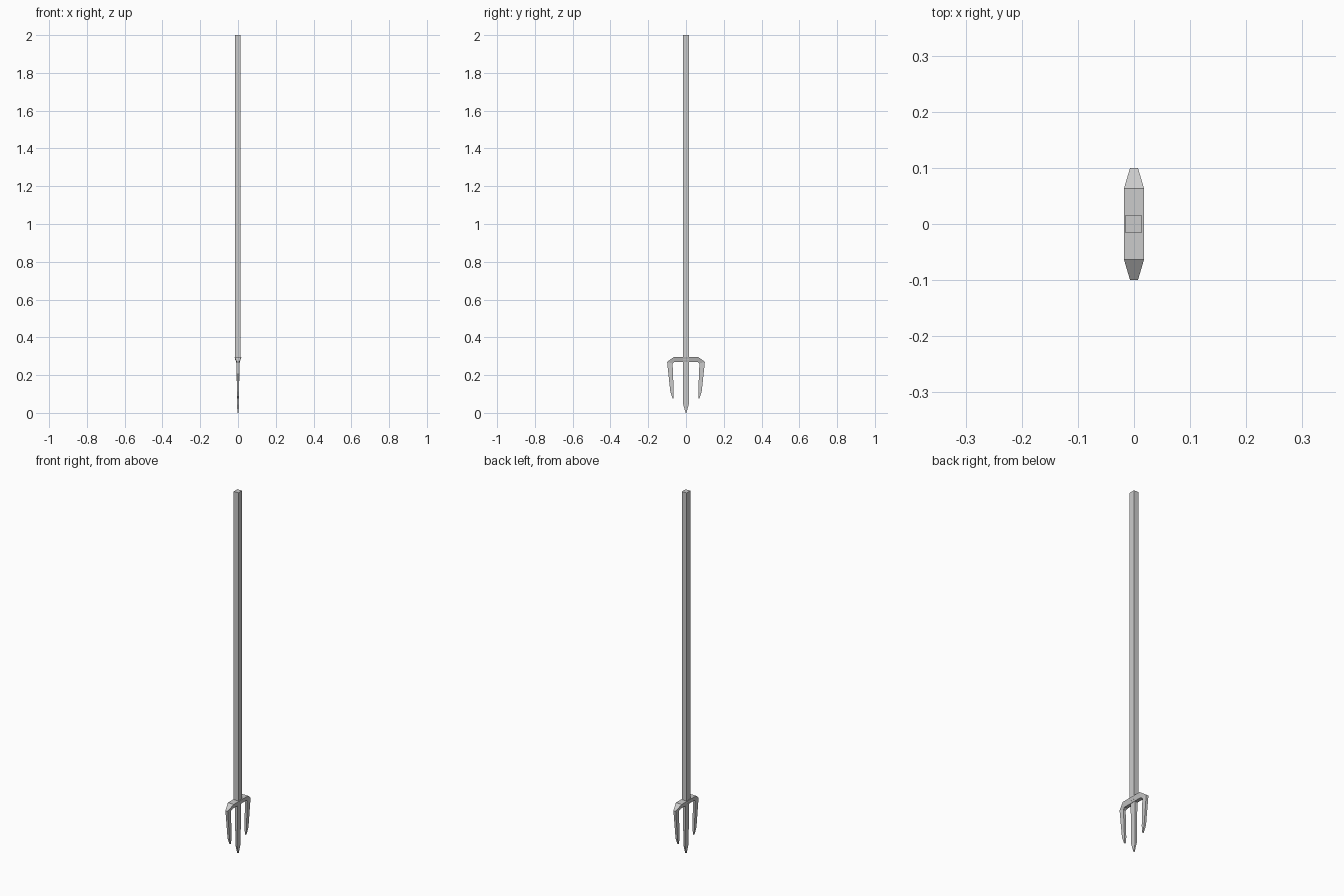
import bpy

if "Cube" in bpy.data.objects:
    bpy.data.objects.remove(bpy.data.objects["Cube"])


def loft(name, rings):
    """Join four-sided rings; each ring is two (y, z, half_width, x_centre) edges."""
    verts, faces = [], []
    for a, b in rings:
        for (y, z, h), s in ((a, -1), (a, 1), (b, 1), (b, -1)):
            verts.append((s * h, y, z))
    for i in range(len(rings) - 1):
        for k in range(4):
            n = (k + 1) % 4
            faces.append((4 * i + k, 4 * i + n, 4 * i + 4 + n, 4 * i + 4 + k))
    e = len(verts)
    faces += [(3, 2, 1, 0), (e - 4, e - 3, e - 2, e - 1)]
    mesh = bpy.data.meshes.new(name)
    mesh.from_pydata(verts, [], faces)
    obj = bpy.data.objects.new(name, mesh)
    bpy.context.collection.objects.link(obj)
    # consistent outward normals
    bpy.context.view_layer.objects.active = obj
    obj.select_set(True)
    bpy.ops.object.mode_set(mode='EDIT')
    bpy.ops.mesh.select_all(action='SELECT')
    bpy.ops.mesh.normals_make_consistent(inside=False)
    bpy.ops.object.mode_set(mode='OBJECT')
    obj.select_set(False)
    return obj


# long square handle
handle = loft("handle", [((-.016, z, .0145), (.016, z, .0145)) for z in (.28, 2.0)])
handle.location.x = -.001

# arched fork: outer and inner edge from tip to shoulder, mirrored to the other side
half = [
    ((.071, .077, .003), (.066, .075, .003)),
    ((.083, .112, .006), (.065, .110, .006)),
    ((.100, .270, .007), (.071, .262, .007)),
    ((.063, .297, .018), (.060, .270, .010)),
]
other = [tuple((-y, z, h) for y, z, h in ring) for ring in reversed(half)]
loft("fork_arch", half + other)

# straight middle prong with a pointed tip
loft("middle_prong", [
    ((-.016, .275, .008), (.016, .275, .008)),
    ((-.015, .045, .005), (.015, .045, .005)),
    ((-.002, 0, .003), (.002, 0, .003)),
])
